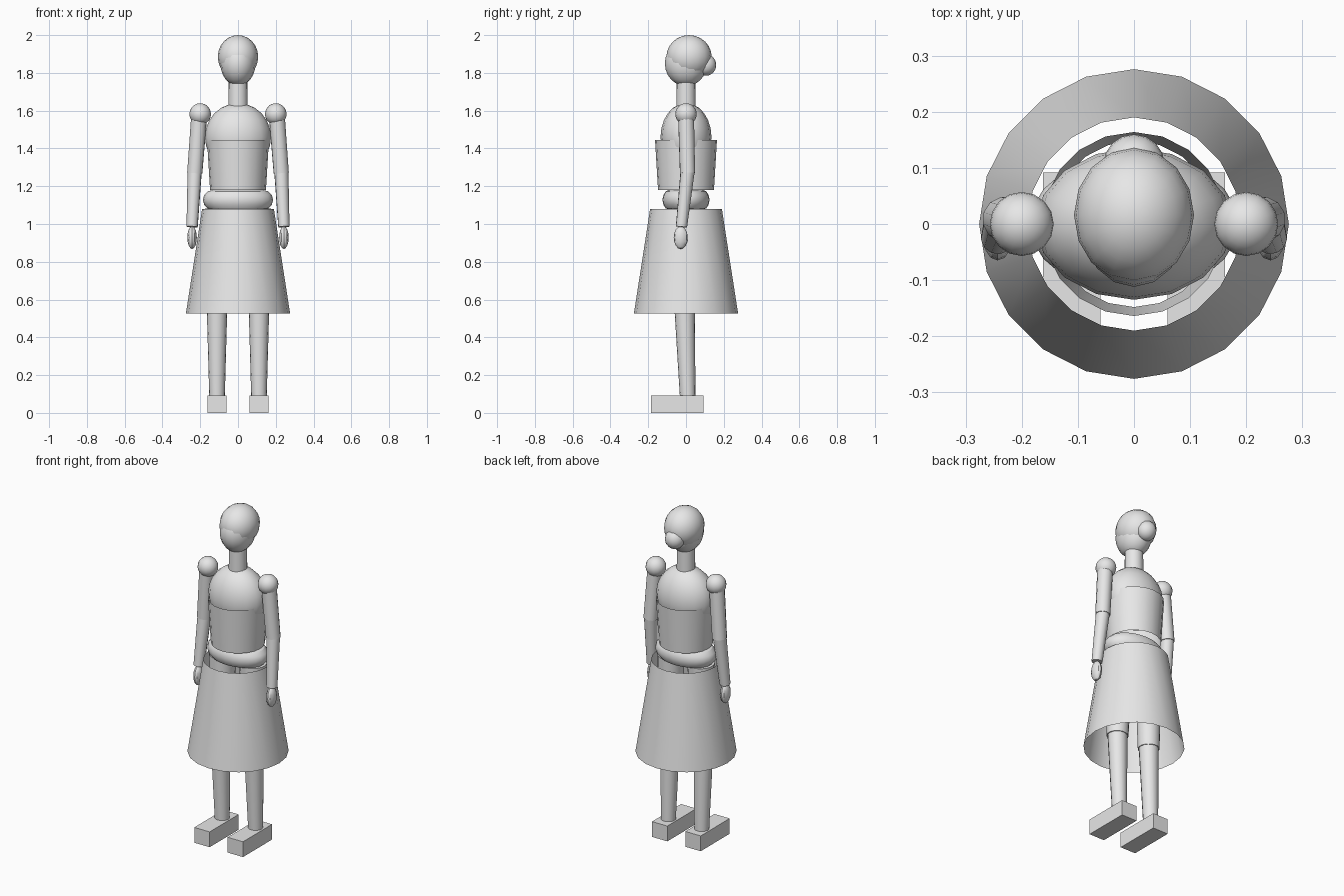
import bpy
from mathutils import Vector

if "Cube" in bpy.data.objects:
    bpy.data.objects.remove(bpy.data.objects["Cube"])

grey = bpy.data.materials.new("plain_grey")
grey.diffuse_color = (0.8, 0.8, 0.8, 1)
grey.use_nodes = True
grey.node_tree.nodes["Principled BSDF"].inputs["Base Color"].default_value = grey.diffuse_color


def finish(name, smooth=True):
    ob = bpy.context.object
    ob.name = name
    ob.data.materials.append(grey)
    if smooth:
        bpy.ops.object.shade_smooth_by_angle()
    return ob


def ellipsoid(name, centre, radii, segs=16, rings=12):
    bpy.ops.mesh.primitive_uv_sphere_add(segments=segs, ring_count=rings, radius=1, location=centre)
    bpy.context.object.scale = radii
    bpy.ops.object.transform_apply(location=False, rotation=False, scale=True)
    return finish(name)


def taper(name, a, b, ra, rb, segs=16, fill='NGON'):
    """Tapered tube from point a (radius ra) to point b (radius rb)."""
    a, b = Vector(a), Vector(b)
    d = b - a
    bpy.ops.mesh.primitive_cone_add(vertices=segs, radius1=ra, radius2=rb, depth=d.length,
                                    end_fill_type=fill, location=(a + b) / 2)
    if abs(d.x) + abs(d.y) > 1e-6:
        bpy.context.object.rotation_euler = d.to_track_quat('Z', 'Y').to_euler()
    return finish(name)


# Head: face, hair cap, bun and neck
ellipsoid("face", (0, 0, 1.85), (0.093, 0.112, 0.12))
ellipsoid("hair", (0, 0.016, 1.885), (0.107, 0.12, 0.115))
ellipsoid("hair_bun", (0, 0.105, 1.842), (0.055, 0.055, 0.057))
taper("neck", (0, 0, 1.58), (0, 0, 1.77), 0.052, 0.05)

# Torso: chest, open bodice, waistband ring
ellipsoid("chest", (0, 0, 1.46), (0.175, 0.135, 0.18))
taper("bodice", (0, 0, 1.18), (0, 0, 1.445), 0.148, 0.164, 20, 'NOTHING')
bpy.ops.mesh.primitive_torus_add(major_segments=24, minor_segments=12, major_radius=0.134,
                                 minor_radius=0.052, location=(0, 0, 1.128))
bpy.context.object.scale = (1, 0.67, 1)
bpy.ops.object.transform_apply(location=False, rotation=False, scale=True)
finish("waistband")

# Skirt: open flared tube
taper("skirt", (0, 0, 0.525), (0, 0, 1.08), 0.276, 0.19, 20, 'NOTHING')

# Arms and legs on both sides
for side, s in (("left", -1), ("right", 1)):
    ellipsoid(f"{side}_shoulder", (s * 0.2, 0, 1.582), (0.057, 0.057, 0.057))
    elbow = (s * 0.229, 0.008, 1.27)
    taper(f"{side}_upper_arm", (s * 0.205, 0, 1.58), elbow, 0.043, 0.041, 12)
    taper(f"{side}_forearm", (s * 0.229, 0.009, 1.285), (s * 0.243, -0.024, 0.985), 0.038, 0.03, 12)
    ellipsoid(f"{side}_hand", (s * 0.243, -0.028, 0.928), (0.025, 0.037, 0.06), 12, 8)

    taper(f"{side}_thigh", (s * 0.111, -0.008, 0.56), (s * 0.1, 0, 1.08), 0.06, 0.075)
    taper(f"{side}_shin", (s * 0.111, 0.009, 0.08), (s * 0.111, -0.008, 0.58), 0.041, 0.055)
    bpy.ops.mesh.primitive_cube_add(size=1, location=(s * 0.111, -0.046, 0.046))
    bpy.context.object.scale = (0.102, 0.276, 0.092)
    bpy.ops.object.transform_apply(location=False, rotation=False, scale=True)
    finish(f"{side}_shoe", smooth=False)
